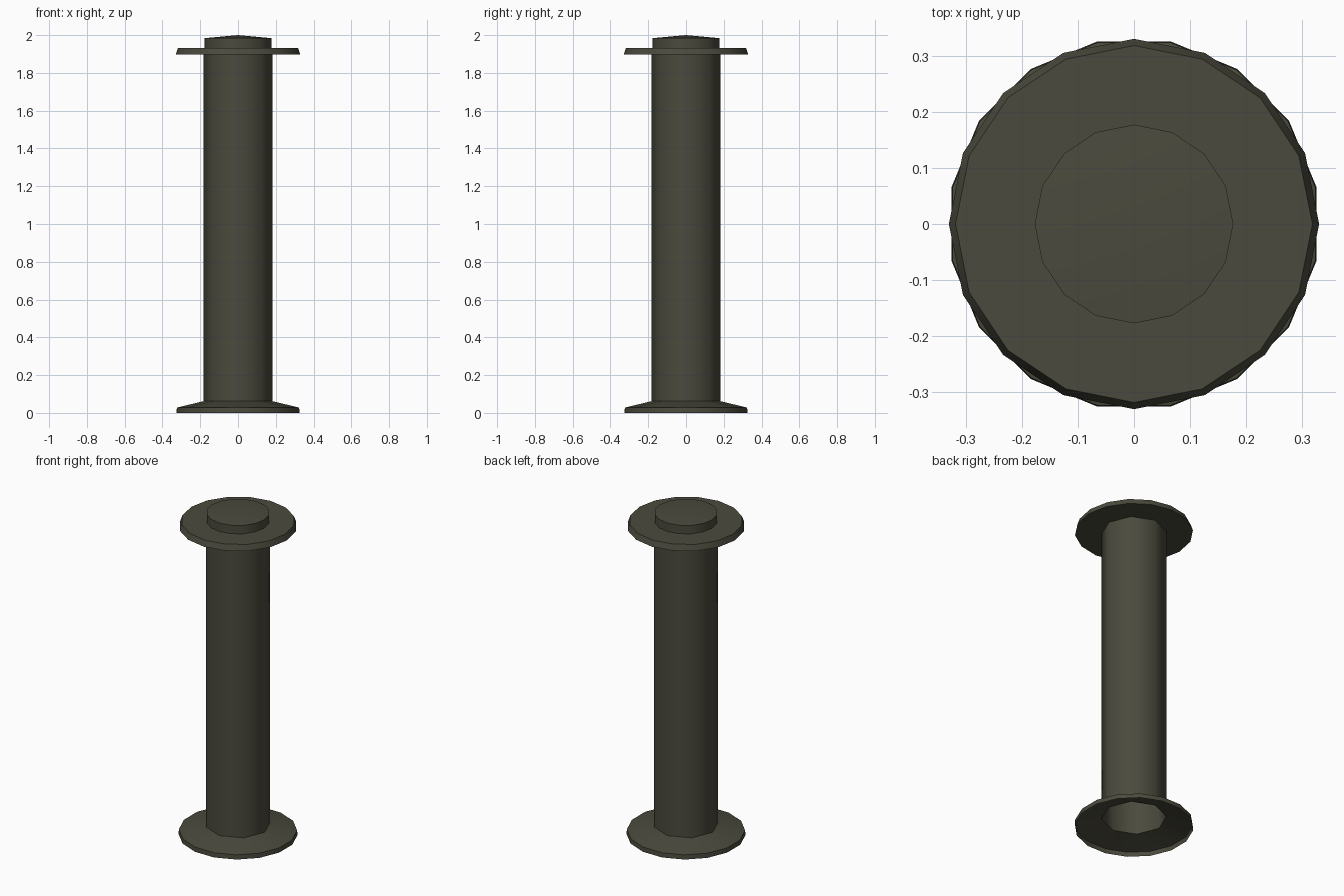
import bpy, bmesh, math

if "Cube" in bpy.data.objects:
    bpy.data.objects.remove(bpy.data.objects["Cube"])

mat = bpy.data.materials.new("dark olive metal")
mat.diffuse_color = (0.07, 0.068, 0.047, 1)
mat.use_nodes = True
mat.node_tree.nodes["Principled BSDF"].inputs["Base Color"].default_value = mat.diffuse_color


def ring(bm, sides, r, z, offset=0.0):
    return [bm.verts.new((r * math.cos(math.tau * i / sides + offset),
                          r * math.sin(math.tau * i / sides + offset), z))
            for i in range(sides)]


def skin(bm, low, high):
    n = len(low)
    for i in range(n):
        j = (i + 1) % n
        bm.faces.new((low[i], low[j], high[j], high[i]))


def finish(bm, name):
    me = bpy.data.meshes.new(name)
    bm.to_mesh(me)
    bm.free()
    me.materials.append(mat)
    ob = bpy.data.objects.new(name, me)
    bpy.context.collection.objects.link(ob)
    bpy.ops.object.select_all(action='DESELECT')
    ob.select_set(True)
    bpy.context.view_layer.objects.active = ob
    bpy.ops.object.shade_smooth_by_angle(angle=math.radians(50))


POST_R = 0.182

# Eight-sided hollow post
bm = bmesh.new()
skin(bm, ring(bm, 8, POST_R, 0.06), ring(bm, 8, POST_R, 1.9))
finish(bm, "post")

# Flared foot, open underneath: short rim, then a cone up to the post
bm = bmesh.new()
half = math.pi / 16
rim_low = ring(bm, 16, 0.332, 0.0, half)
rim = ring(bm, 16, 0.33, 0.028, half)
neck = ring(bm, 8, POST_R, 0.062)
skin(bm, rim_low, rim)
for k in range(8):
    bm.faces.new((neck[k], rim[2 * k - 1], rim[2 * k]))
    bm.faces.new((neck[k], rim[2 * k], rim[2 * k + 1], neck[(k + 1) % 8]))
finish(bm, "foot_flange")

# Top flange, slightly narrower on its upper side
bm = bmesh.new()
low, high = ring(bm, 16, 0.33, 1.897), ring(bm, 16, 0.318, 1.932)
skin(bm, low, high)
bm.faces.new(high)
bm.faces.new(low[::-1])
finish(bm, "top_flange")

# Cap with a shallow domed top
bm = bmesh.new()
low, high = ring(bm, 16, 0.177, 1.932), ring(bm, 16, 0.177, 1.984)
skin(bm, low, high)
tip = bm.verts.new((0, 0, 2.0))
for i in range(16):
    bm.faces.new((high[i], high[(i + 1) % 16], tip))
finish(bm, "cap")
